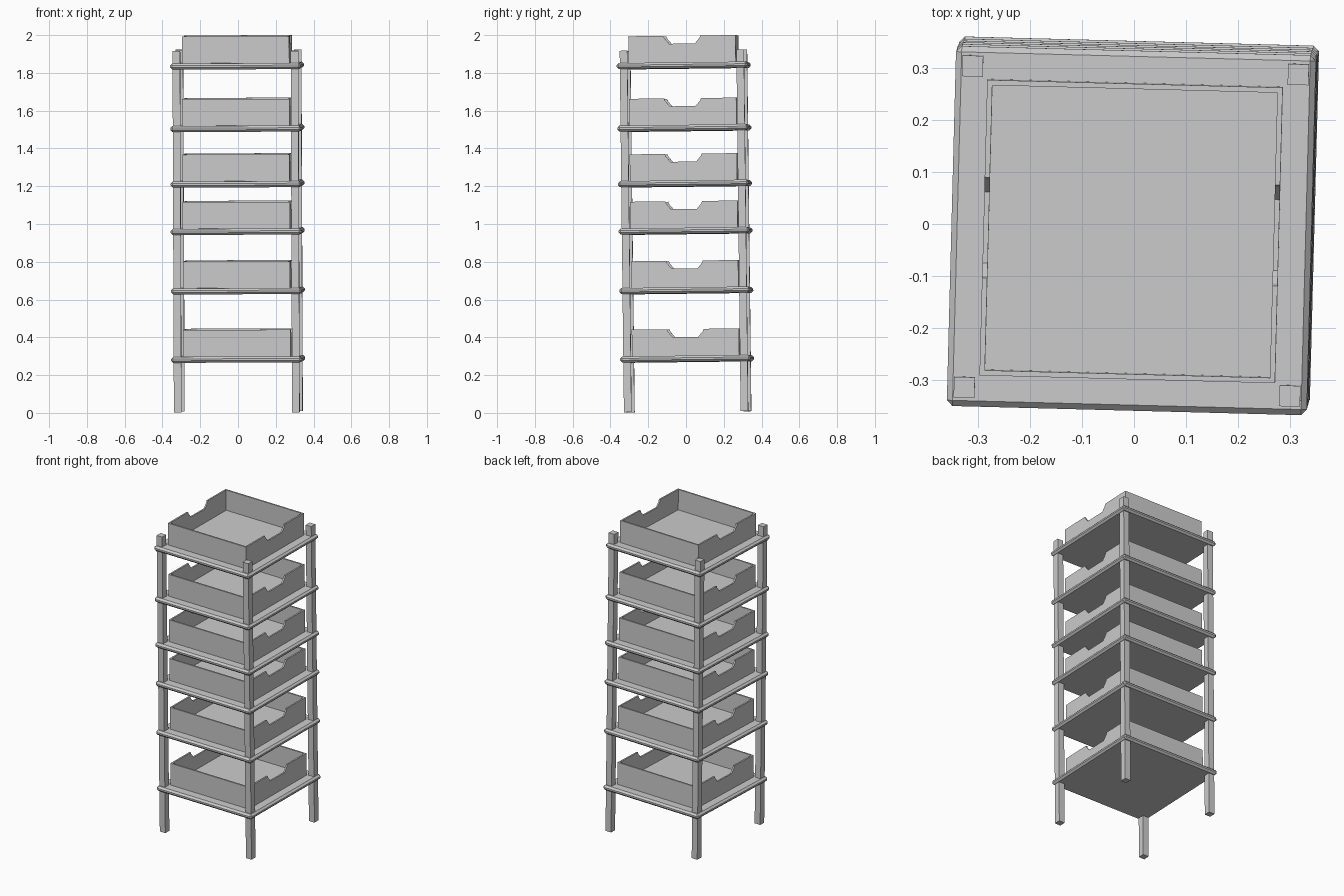
import bpy, bmesh
from math import radians
from mathutils import Matrix, Vector

if "Cube" in bpy.data.objects:
    bpy.data.objects.remove(bpy.data.objects["Cube"])

# the whole rack leans and twists very slightly
POSE = Matrix.Translation((0.002, 0.009, 0.0)) @ Matrix.Rotation(radians(-1.5), 4, 'Z') \
    @ Matrix.Rotation(radians(0.68), 4, 'X') @ Matrix.Rotation(radians(-0.2), 4, 'Y')


def finish(name, bm):
    bmesh.ops.recalc_face_normals(bm, faces=bm.faces)
    me = bpy.data.meshes.new(name)
    bm.to_mesh(me)
    bm.free()
    ob = bpy.data.objects.new(name, me)
    ob.matrix_world = POSE
    bpy.context.collection.objects.link(ob)
    return ob


def block(bm, centre, size):
    m = Matrix.Translation(centre) @ Matrix.Diagonal((*size, 1))
    bmesh.ops.create_cube(bm, size=1, matrix=m)


def prism_x(bm, outline, x0, x1):
    """Extrude a y-z outline along x."""
    face = bm.faces.new([bm.verts.new((x0, y, z)) for y, z in outline])
    geo = bmesh.ops.extrude_face_region(bm, geom=[face])['geom']
    new = [v for v in geo if isinstance(v, bmesh.types.BMVert)]
    bmesh.ops.translate(bm, verts=new, vec=Vector((x1 - x0, 0, 0)))
    if not face.is_valid or len(face.link_loops if hasattr(face, 'link_loops') else []) < 0:
        return


def leg(sx, sy):
    bm = bmesh.new()
    block(bm, (sx * 0.313, sy * 0.309, 0.963), (0.04, 0.04, 1.914))
    side = ('left', 'right')[sx > 0]
    end = ('front', 'back')[sy > 0]
    finish(f'{end}_{side}_leg', bm)


def shelf(i, z):
    bm = bmesh.new()
    block(bm, (0, 0, z), (0.692, 0.692, 0.032))
    bmesh.ops.bevel(bm, geom=bm.edges[:], offset=0.011, segments=1,
                    affect='EDGES', profile=0.5)
    finish(f'shelf_{i}', bm)


def tray(i, z0, z1):
    bm = bmesh.new()
    h, t, d = 0.284, 0.01, 0.042
    # floor and the two plain walls
    block(bm, (0, 0, z0 + t / 2), (2 * h - 2 * t, 2 * h - 2 * t, t))
    for s in (-1, 1):
        block(bm, (0, s * (h - t / 2), (z0 + z1) / 2), (2 * h - 2 * t, t, z1 - z0))
    # end walls with hand notches
    outline = [(-h, z0), (h, z0), (h, z1), (0.097, z1), (0.093, z1 - 0.012),
               (0.068, z1 - d), (-0.068, z1 - d), (-0.093, z1 - 0.012),
               (-0.097, z1), (-h, z1)]
    for s in (-1, 1):
        prism_x(bm, outline, s * h, s * (h - t))
    finish(f'tray_{i}', bm)


for sx in (-1, 1):
    for sy in (-1, 1):
        leg(sx, sy)

for i, z in enumerate((0.286, 0.648, 0.963, 1.214, 1.508, 1.839), 1):
    shelf(i, z)
    tray(i, z + 0.016, z + 0.157)
